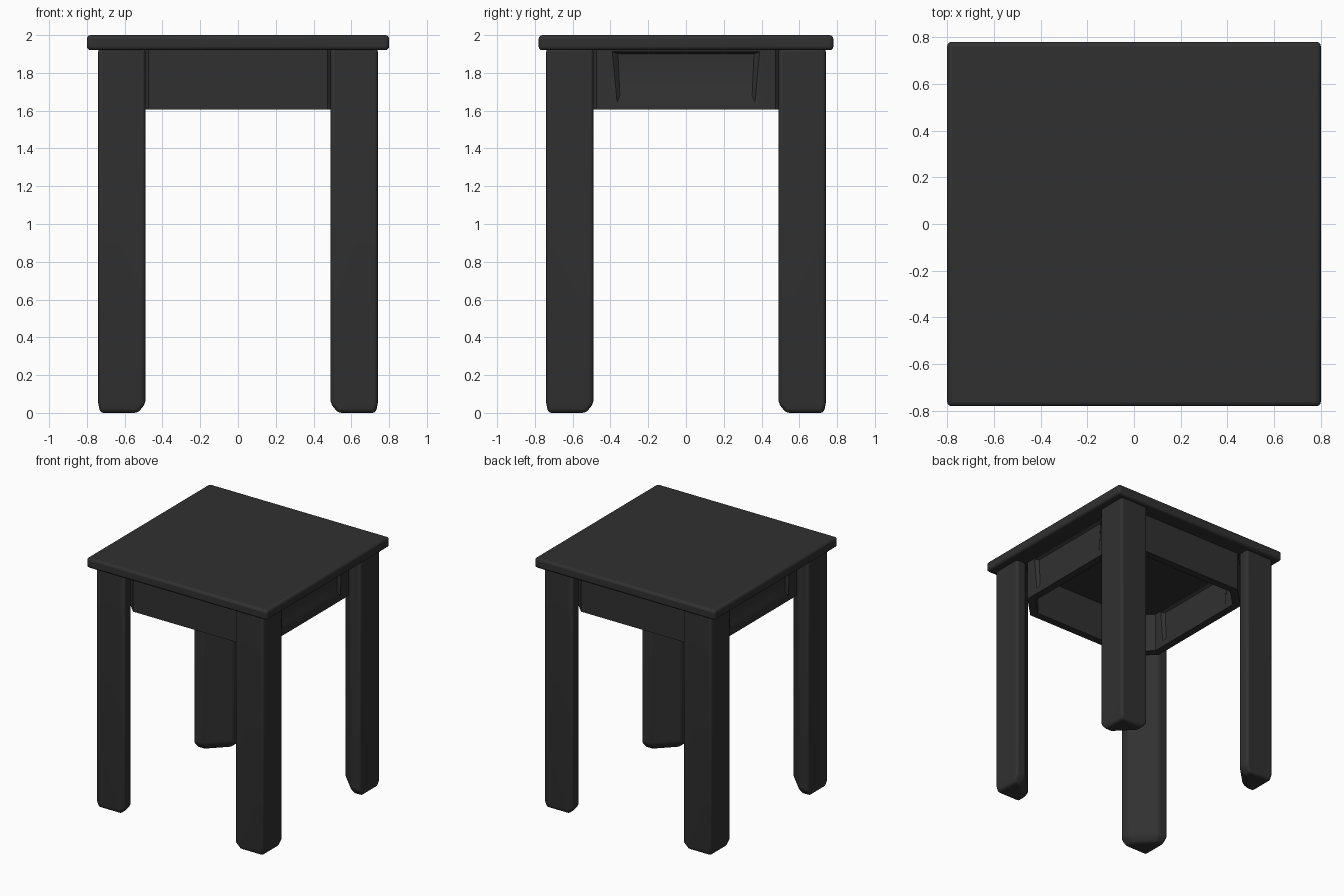
import bpy
import bmesh

cube = bpy.data.objects.get("Cube")
if cube:
    bpy.data.objects.remove(cube, do_unlink=True)

TOP_Z, UNDER_Z, APRON_Z = 2.0, 1.92, 1.605

paint = bpy.data.materials.new("charcoal_paint")
paint.use_nodes = True
colour = (0.03, 0.03, 0.03, 1)
paint.diffuse_color = colour
bsdf = next(n for n in paint.node_tree.nodes if n.type == 'BSDF_PRINCIPLED')
bsdf.inputs["Base Color"].default_value = colour
bsdf.inputs["Roughness"].default_value = 0.6


def finish(bm, name, bevel=0.0, segments=3):
    """Turn a bmesh into a named, painted, softly shaded object."""
    bmesh.ops.recalc_face_normals(bm, faces=bm.faces)
    mesh = bpy.data.meshes.new(name)
    bm.to_mesh(mesh)
    bm.free()
    mesh.materials.append(paint)
    obj = bpy.data.objects.new(name, mesh)
    bpy.context.collection.objects.link(obj)
    if bevel:
        mod = obj.modifiers.new("soft_edges", 'BEVEL')
        mod.width = bevel
        mod.segments = segments
        mod.limit_method = 'ANGLE'
    bpy.ops.object.select_all(action='DESELECT')
    obj.select_set(True)
    bpy.context.view_layer.objects.active = obj
    bpy.ops.object.shade_smooth_by_angle(angle=0.6)
    return obj


def loop(bm, points, z):
    return [bm.verts.new((x, y, z)) for x, y in points]


def bridge(bm, a, b):
    return [bm.faces.new((a[i - 1], a[i], b[i], b[i - 1])) for i in range(len(a))]


# Table top
bm = bmesh.new()
bmesh.ops.create_cube(bm, size=1)
bmesh.ops.scale(bm, vec=(1.6, 1.56, TOP_Z - UNDER_Z), verts=bm.verts)
bmesh.ops.translate(bm, vec=(0, 0, (TOP_Z + UNDER_Z) / 2), verts=bm.verts)
finish(bm, "table_top", 0.02)


# Legs: square posts with the inner corner cut away and a tapered foot
def make_leg(name, sx, sy):
    out, inn, cut = 0.74, 0.49, 0.655
    section = [(out, out), (inn, out), (inn, cut), (cut, inn), (out, inn)]
    foot = [(out - 0.01, out - 0.01), (inn + 0.04, out - 0.01), (inn + 0.04, cut + 0.01),
            (cut + 0.01, inn + 0.04), (out - 0.01, inn + 0.04)]
    bm = bmesh.new()
    rings = [loop(bm, [(x * sx, y * sy) for x, y in pts], z)
             for pts, z in ((foot, 0.0), (section, 0.05), (section, UNDER_Z + 0.01))]
    for low, high in zip(rings, rings[1:]):
        bridge(bm, low, high)
    bm.faces.new(rings[0])
    bm.faces.new(rings[-1])
    finish(bm, name, 0.018)


for sy, end in ((-1, "front"), (1, "back")):
    for sx, side in ((1, "left"), (-1, "right")):
        make_leg(f"{end}_{side}_leg", sx, sy)


# Apron: hollow eight-sided frame with recessed panels on both sides
def octagon(wide, short):
    quarter = [(wide, short), (short, wide)]
    half = quarter + [(-x, y) for x, y in reversed(quarter)]
    return half + [(-x, -y) for x, y in half]


def recess(bm, face, depth):
    """Inset a side face into a tapered border and a sunken panel."""
    x = face.calc_center_median().x
    for low_w, high_w, low_z, high_z, push in ((0.365, 0.39, 1.645, 1.912, 0),
                                               (0.35, 0.36, 1.68, 1.9, depth)):
        bmesh.ops.inset_individual(bm, faces=[face], thickness=0.01)
        for v in face.verts:
            high = v.co.z > face_mid
            width = high_w if high else low_w
            v.co = (x + push, width if v.co.y > 0 else -width, high_z if high else low_z)


face_mid = (APRON_Z + UNDER_Z) / 2
bm = bmesh.new()
outer = [loop(bm, octagon(0.65, 0.475), z) for z in (APRON_Z, UNDER_Z)]
inner = [loop(bm, octagon(0.59, 0.45), z) for z in (APRON_Z, UNDER_Z)]
outer_faces = bridge(bm, *outer)
inner_faces = bridge(bm, *inner)
for o, i in zip(outer, inner):
    bridge(bm, o, i)
bmesh.ops.recalc_face_normals(bm, faces=bm.faces)
for faces, sign in ((outer_faces, -1), (inner_faces, 1)):
    for face in [f for f in faces if abs(f.normal.x) > 0.9]:
        side = 1 if face.calc_center_median().x > 0 else -1
        recess(bm, face, sign * side * 0.02)
finish(bm, "apron")
